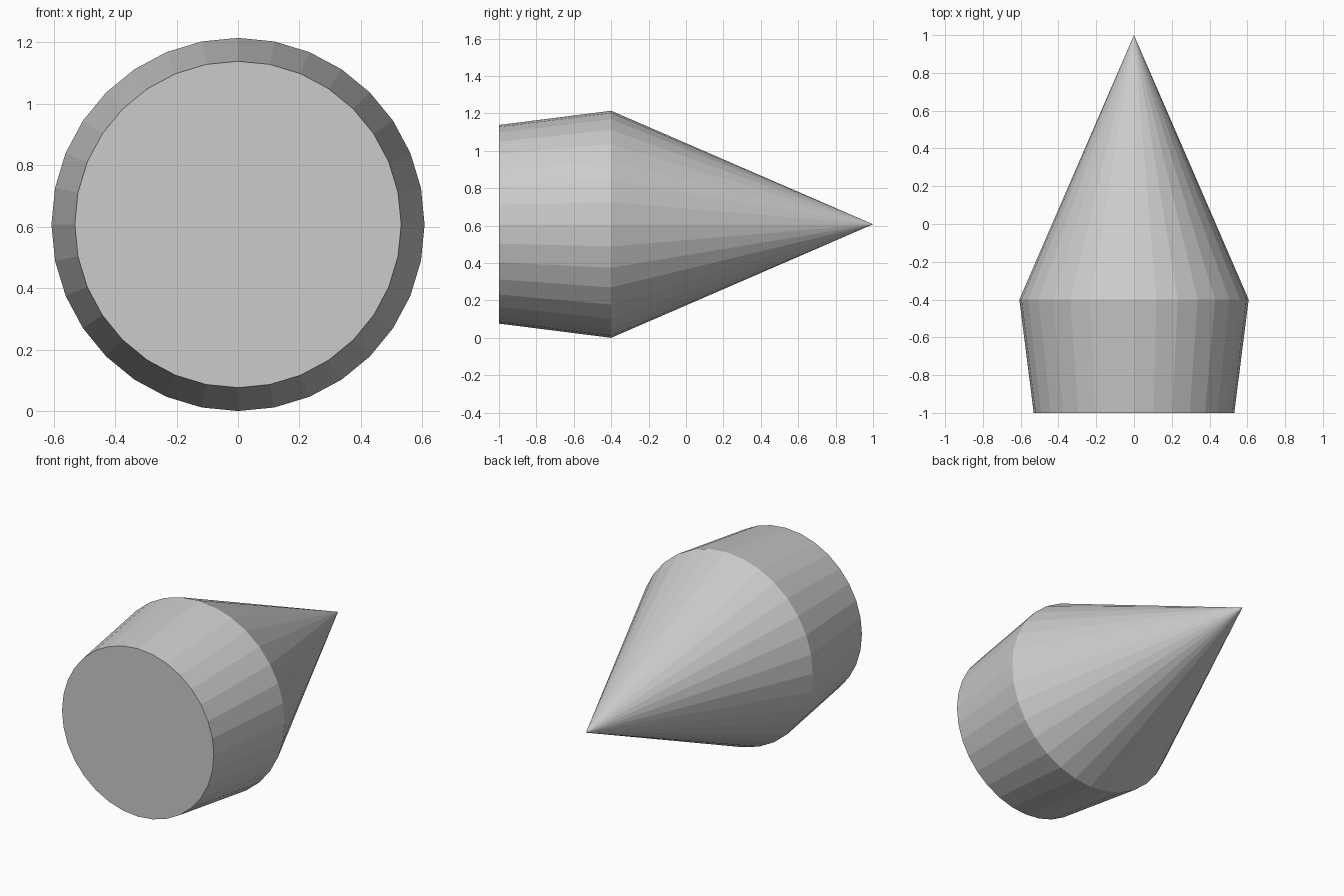
import bpy
import bmesh
import math

cube = bpy.data.objects.get("Cube")
if cube:
    bpy.data.objects.remove(cube, do_unlink=True)

SIDES = 32
RADIUS = 0.607
# Profile along y: (y, radius)
BASE, SHOULDER, TIP = (-1.0, 0.531), (-0.4, RADIUS), (1.0, 0.0)

grey = bpy.data.materials.new("plain grey")
grey.use_nodes = True
colour = (0.6, 0.6, 0.6, 1.0)
grey.diffuse_color = colour
grey.node_tree.nodes["Principled BSDF"].inputs["Base Color"].default_value = colour

bm = bmesh.new()


def ring(y, radius):
    """A ring of vertices around the long axis, with one vertex at the top."""
    angles = [2 * math.pi * i / SIDES for i in range(SIDES)]
    return [bm.verts.new((radius * math.sin(a), y, RADIUS + radius * math.cos(a)))
            for a in angles]


# Flat front cap, tapered body and pointed back
base, shoulder = ring(*BASE), ring(*SHOULDER)
tip = bm.verts.new((0, TIP[0], RADIUS))
bm.faces.new(base)
for i in range(SIDES):
    j = (i + 1) % SIDES
    bm.faces.new((base[i], base[j], shoulder[j], shoulder[i]))
    bm.faces.new((shoulder[i], shoulder[j], tip))
bmesh.ops.recalc_face_normals(bm, faces=bm.faces)

mesh = bpy.data.meshes.new("pointed_body")
bm.to_mesh(mesh)
bm.free()
mesh.materials.append(grey)
body = bpy.data.objects.new("pointed_body", mesh)
bpy.context.collection.objects.link(body)
